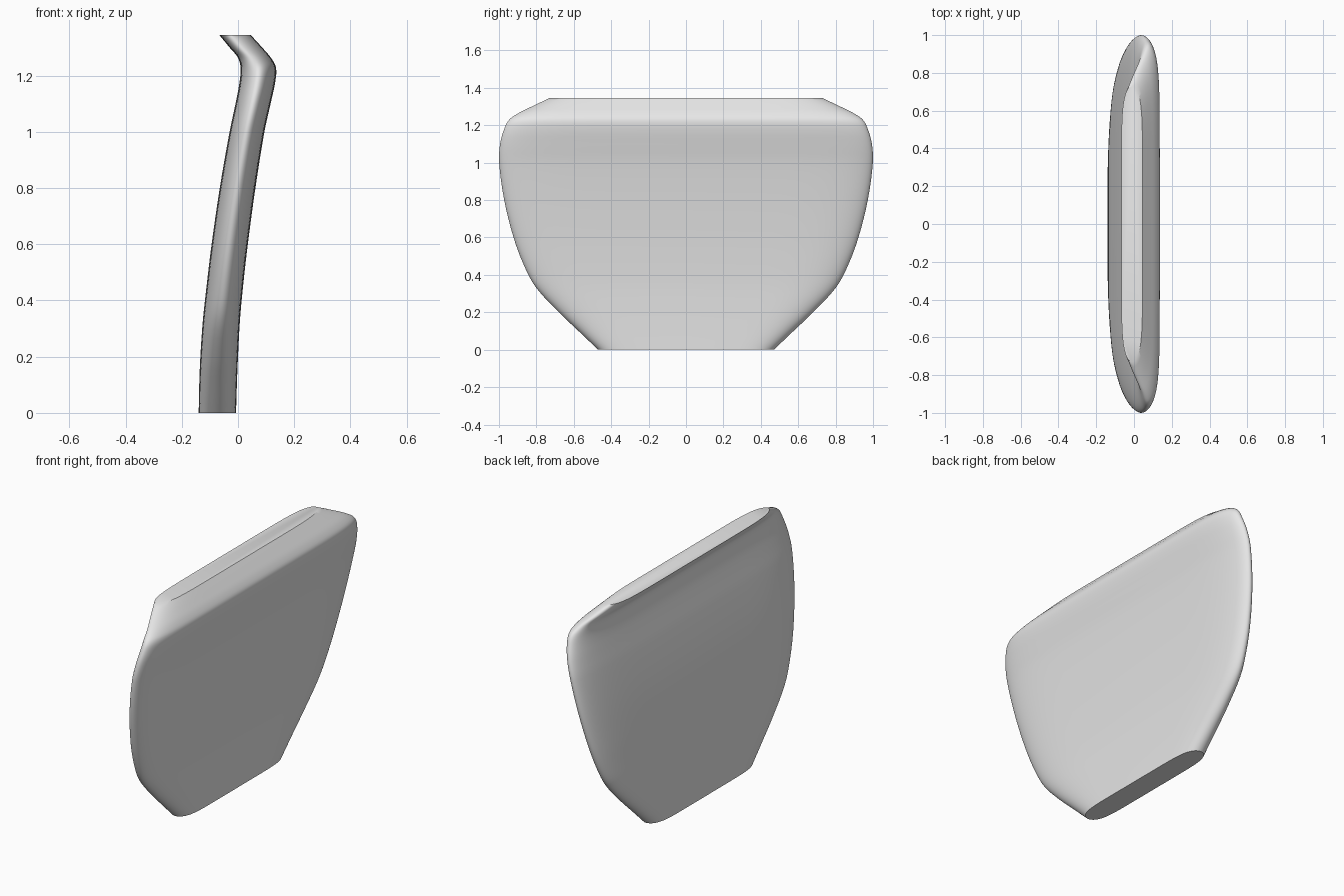
import bpy, bmesh, math
from mathutils import Vector

cube = bpy.data.objects.get("Cube")
if cube:
    bpy.data.objects.remove(cube, do_unlink=True)

# Plain grey material
grey = bpy.data.materials.new("light grey")
grey.use_nodes = True
grey.diffuse_color = (0.8, 0.8, 0.8, 1)
grey.node_tree.nodes["Principled BSDF"].inputs["Base Color"].default_value = (0.8, 0.8, 0.8, 1)

# Panel stations from bottom to top: height, back face x, front face x, half width
STATIONS = [
    (0.00, -0.14, -0.007, 0.47),
    (0.10, -0.138, -0.004, 0.575),
    (0.20, -0.134, 0.000, 0.68),
    (0.33, -0.125, 0.007, 0.80),
    (0.45, -0.112, 0.018, 0.866),
    (0.60, -0.094, 0.035, 0.922),
    (0.80, -0.065, 0.062, 0.972),
    (1.00, -0.030, 0.094, 0.999),
    (1.10, -0.009, 0.116, 0.994),
    (1.18, 0.006, 0.133, 0.972),
    (1.23, 0.009, 0.135, 0.945),
    (1.265, -0.001, 0.116, 0.895),
    (1.30, -0.030, 0.086, 0.825),
    (1.345, -0.067, 0.045, 0.73),
]
STEPS = 4
SIDES = 96
BLUNT = 8     # higher values keep the faces flat nearer to the rim


def smooth_stations(points, steps):
    """Pass a flowing curve through the stations."""
    p = [Vector(q) for q in points]
    p = [p[0] * 2 - p[1]] + p + [p[-1] * 2 - p[-2]]
    result = []
    for a, b, c, d in zip(p, p[1:], p[2:], p[3:]):
        # Tangents allow for the uneven spacing in height
        h = c[0] - b[0]
        m1 = (c - a) * (h / (c[0] - a[0]))
        m2 = (d - b) * (h / (d[0] - b[0]))
        for i in range(steps):
            t = i / steps
            s = 1 - t
            result.append(b * (s * s * (1 + 2 * t)) + m1 * (t * s * s)
                          + c * (t * t * (3 - 2 * t)) - m2 * (t * t * s))
    result.append(p[-2])
    return result


def cross_section(bm, station):
    """Long flat slab outline with rounded ends."""
    z, back, front, width = station
    ring = []
    for i in range(SIDES):
        a = math.tau * i / SIDES
        c = math.cos(a)
        y = width * math.copysign(abs(c) ** (2 / BLUNT), c)
        x = (back + front) / 2 - (front - back) / 2 * math.sin(a)
        ring.append(bm.verts.new((x, y, z)))
    return ring


# Curved panel lofted through the stations, with flat end caps
bm = bmesh.new()
rings = [cross_section(bm, s) for s in smooth_stations(STATIONS, STEPS)]
for low, high in zip(rings, rings[1:]):
    for i in range(SIDES):
        j = (i + 1) % SIDES
        bm.faces.new((low[i], low[j], high[j], high[i]))
bm.faces.new(rings[0])
bm.faces.new(rings[-1])
bmesh.ops.recalc_face_normals(bm, faces=bm.faces)

mesh = bpy.data.meshes.new("curved_panel")
bm.to_mesh(mesh)
bm.free()
mesh.materials.append(grey)
panel = bpy.data.objects.new("curved_panel", mesh)
bpy.context.collection.objects.link(panel)

# Smooth skin, crisp cap edges
bpy.ops.object.select_all(action="DESELECT")
panel.select_set(True)
bpy.context.view_layer.objects.active = panel
bpy.ops.object.shade_smooth_by_angle(angle=math.radians(35))
